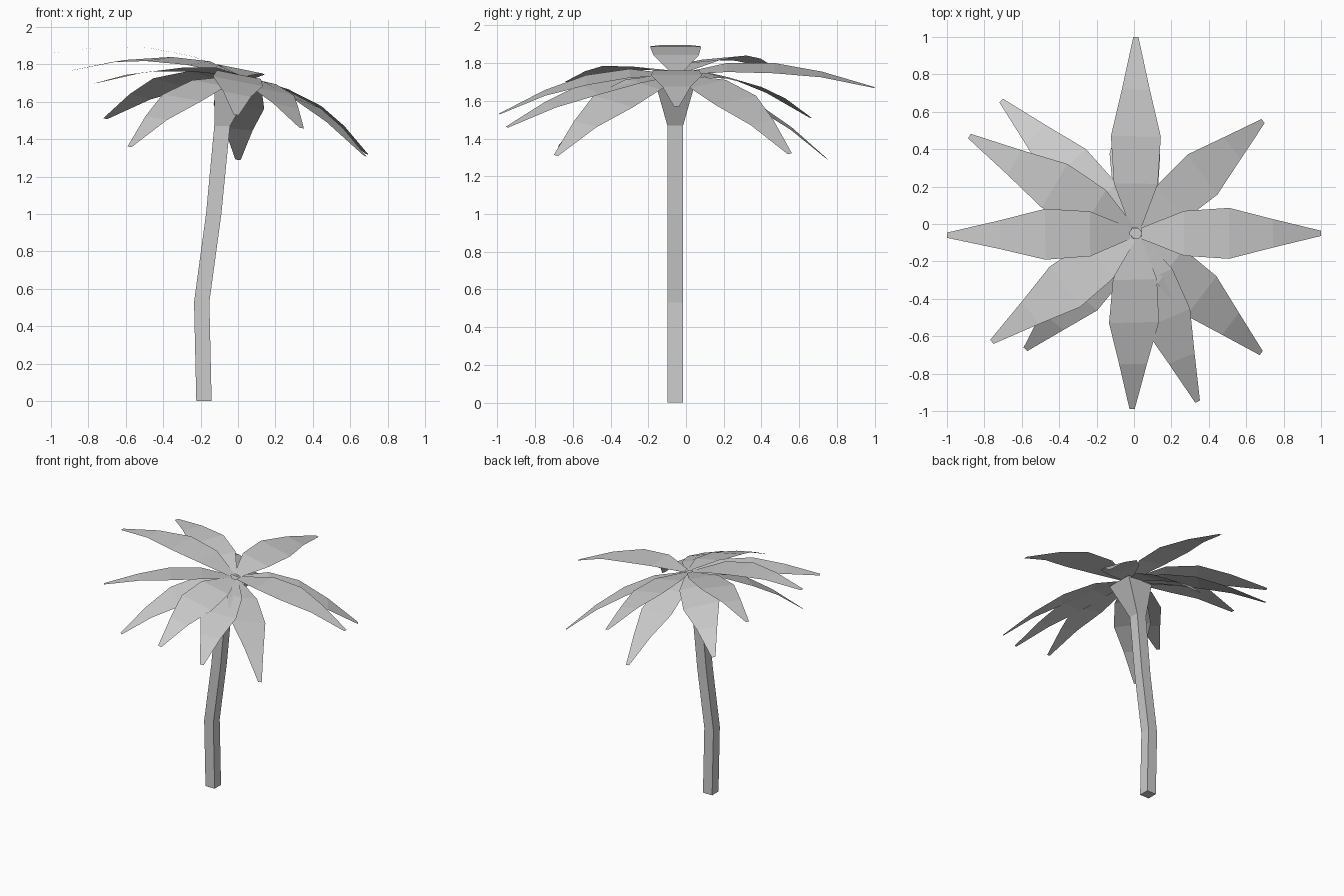
import bpy, math
from mathutils import Vector, Matrix

if "Cube" in bpy.data.objects:
    bpy.data.objects.remove(bpy.data.objects["Cube"])


def make_object(name, verts, faces):
    mesh = bpy.data.meshes.new(name)
    mesh.from_pydata(verts, [], faces)
    mesh.update()
    ob = bpy.data.objects.new(name, mesh)
    bpy.context.scene.collection.objects.link(ob)
    return ob


# Trunk: square rings (z, centre x, half width) along a gentle bend
rings = [(0, -.182, .041), (.53, -.194, .041), (1.0, -.13, .041),
         (1.47, -.085, .042), (1.71, -.015, .11)]
verts, faces = [], []
for z, cx, h in rings:
    verts += [(cx + sx * h, -.057 + sy * h, z)
              for sx, sy in ((-1, -1), (1, -1), (1, 1), (-1, 1))]
for i in range(len(rings) - 1):
    for k in range(4):
        a, b = i * 4 + k, i * 4 + (k + 1) % 4
        faces.append((a, b, b + 4, a + 4))
n = len(verts)
faces += [(3, 2, 1, 0), (n - 4, n - 3, n - 2, n - 1)]
make_object("trunk", verts, faces)

# Frond outline: position along the chord, half width, arch height
PROFILE = [(.03, .03, 0), (.25, .12, .056), (.49, .136, .072),
           (.73, .076, .055), (1.0, .014, 0)]
CENTRE = Vector((.01, -.05, 1.745))


def frond(index, tip, roll, bend):
    chord = Vector(tip) - CENTRE
    side = Vector((-chord.y, chord.x, 0)).normalized()
    up = chord.cross(side).normalized()
    side = Matrix.Rotation(roll, 3, chord.normalized()) @ side
    pts = []
    for t, w, arch in PROFILE:
        mid = CENTRE + chord * t + up * arch * bend
        pts += [mid + side * w, mid - side * w]
    quads = [(i, i + 1, i + 3, i + 2) for i in range(0, len(pts) - 2, 2)]
    make_object(f"frond_{index:02d}", pts, quads)


# Fronds: tip position, roll about the frond's own length, strength of the arch
FRONDS = [((.01, 1.0, 1.67), .2, .9), ((.69, .55, 1.32), .2, 1),
          ((1.0, -.05, 1.57), 0, 1.1), ((.68, -.69, 1.31), -.25, 1),
          ((.34, -.95, 1.46), -.2, .8), ((-.01, -.99, 1.53), -.2, 1),
          ((-.58, -.67, 1.36), -.15, 1), ((-.76, -.63, 1.70), .08, .7),
          ((-1.0, -.06, 1.86), 0, 1.22), ((-.88, .47, 1.77), -.08, 1),
          ((-.71, .66, 1.51), .2, 1), ((0, .75, 1.29), .1, .85)]
for i, (tip, roll, bend) in enumerate(FRONDS, 1):
    frond(i, tip, roll, bend)
